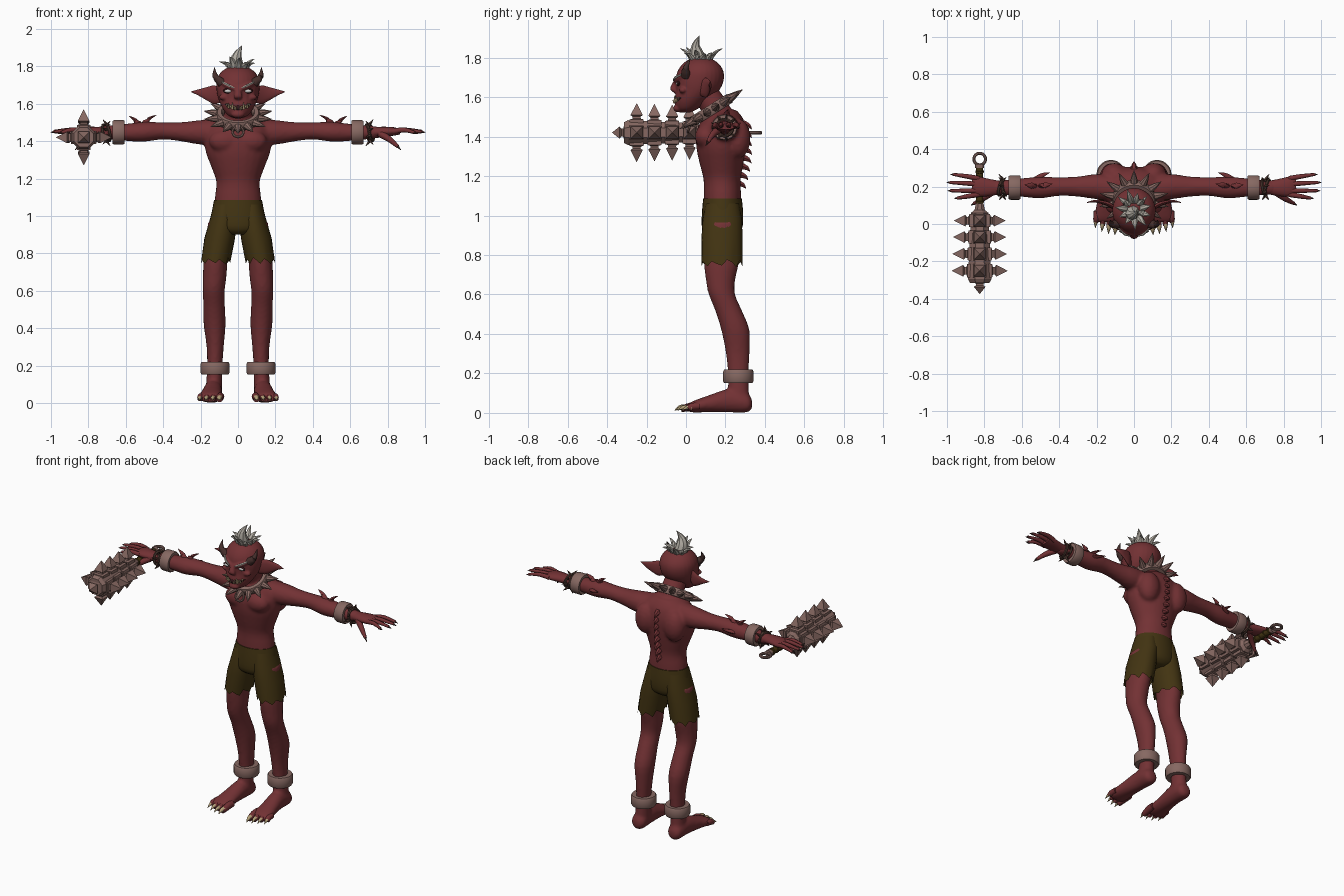
import bpy, bmesh, math, random
from mathutils import Vector, Matrix

if "Cube" in bpy.data.objects:
    bpy.data.objects.remove(bpy.data.objects["Cube"])

random.seed(4)


def mat(name, r, g, b):
    m = bpy.data.materials.new(name)
    m.diffuse_color = (r, g, b, 1)
    m.use_nodes = True
    m.node_tree.nodes["Principled BSDF"].inputs["Base Color"].default_value = m.diffuse_color
    return m


SKIN = mat("red_skin", .17, .031, .034)
CLOTH = mat("olive_cloth", .055, .034, .006)
METAL = mat("dusty_metal", .24, .14, .122)
HAIR = mat("grey_hair", .45, .42, .37)
HORN = mat("dark_horn", .06, .028, .025)
CLAW = mat("cream_claw", .48, .37, .20)
EYE = mat("pale_eye", .62, .62, .60)
MOUTH = mat("dark_mouth", .03, .008, .009)
STRAP = mat("brown_strap", .075, .04, .03)
X, Y, Z = Vector((1, 0, 0)), Vector((0, 1, 0)), Vector((0, 0, 1))


def make(name, bm, m, smooth=40, voxel=0, relax=4):
    bmesh.ops.recalc_face_normals(bm, faces=bm.faces)
    me = bpy.data.meshes.new(name)
    bm.to_mesh(me)
    bm.free()
    ob = bpy.data.objects.new(name, me)
    bpy.context.collection.objects.link(ob)
    me.materials.append(m)
    if voxel:
        r = ob.modifiers.new("blend", 'REMESH')
        r.mode, r.voxel_size, r.use_smooth_shade = 'VOXEL', voxel, True
        s = ob.modifiers.new("relax", 'SMOOTH')
        s.iterations = relax
    elif smooth:
        bpy.ops.object.select_all(action='DESELECT')
        ob.select_set(True)
        bpy.context.view_layer.objects.active = ob
        bpy.ops.object.shade_smooth_by_angle(angle=math.radians(smooth))
    return ob


def spline(pts, n):
    """Catmull-Rom through tuples of any length."""
    out = []
    for i in range(len(pts) - 1):
        p = [pts[max(i - 1, 0)], pts[i], pts[i + 1], pts[min(i + 2, len(pts) - 1)]]
        for k in range(n):
            t = k / n
            out.append(tuple(.5 * (2 * b + (c - a) * t + (2 * a - 5 * b + 4 * c - d) * t * t
                                   + (3 * b - a - 3 * c + d) * t ** 3) for a, b, c, d in zip(*p)))
    return out + [tuple(pts[-1])]


def sweep(bm, pts, axis=None, ref=None, seg=16, n=3, turn=0.0, caps=True):
    """Skin elliptical rings (x, y, z, a, b) along a path."""
    pts = spline(pts, n) if n > 1 else pts
    rings = []
    for i, p in enumerate(pts):
        c = Vector(p[:3])
        t = axis or (Vector(pts[min(i + 1, len(pts) - 1)][:3]) - Vector(pts[max(i - 1, 0)][:3])).normalized()
        u = ref or (X if abs(t.x) < .6 else Y)
        u = (u - t * u.dot(t)).normalized()
        v = t.cross(u)
        rings.append([bm.verts.new(c + u * p[3] * math.cos(w) + v * p[4] * math.sin(w))
                      for w in (turn + 2 * math.pi * k / seg for k in range(seg))])
    for r, q in zip(rings, rings[1:]):
        for k in range(seg):
            bm.faces.new((r[k], r[k - 1], q[k - 1], q[k]))
    if caps:
        bm.faces.new(rings[0])
        bm.faces.new(rings[-1])
    return rings


def ball(bm, c, s):
    bmesh.ops.create_uvsphere(bm, u_segments=16, v_segments=10, radius=1,
                              matrix=Matrix.Translation(c) @ Matrix.Diagonal((*s, 1)))


def spike(bm, base, tip, r, bend=(0, 0, 0), flat=1, seg=8, n=3):
    b, t = Vector(base), Vector(tip)
    m = (b + t) / 2 + Vector(bend)
    sweep(bm, [(*b, r, r * flat), (*m, r * .62, r * .62 * flat), (*t, .0008, .0008)], seg=seg, n=n)


def ring(bm, c, axis, R, r, h, seg=28, prof=8, power=.5):
    """Band of outer radius R + r, with a rounded-box section r by h."""
    q = Vector(axis).to_track_quat('Z', 'X')
    rows = []
    for i in range(seg):
        a = 2 * math.pi * i / seg
        row = []
        for k in range(prof):
            w = 2 * math.pi * (k + .5) / prof
            cx, sx = [math.copysign(abs(f) ** power, f) for f in (math.cos(w), math.sin(w))]
            d = R + r * cx
            row.append(bm.verts.new(Vector(c) + q @ Vector((d * math.cos(a), d * math.sin(a), h * sx))))
        rows.append(row)
    for i in range(seg):
        for k in range(prof):
            bm.faces.new((rows[i - 1][k - 1], rows[i][k - 1], rows[i][k], rows[i - 1][k]))


# Body: torso, neck, arms, legs and feet blended together
bm = bmesh.new()
sweep(bm, [(0, .185, .93, .12, .085), (0, .185, 1.08, .125, .094), (0, .183, 1.18, .116, .094),
           (0, .18, 1.26, .142, .11), (0, .178, 1.34, .172, .125), (0, .18, 1.42, .18, .128),
           (0, .185, 1.49, .155, .105), (0, .18, 1.535, .08, .075)], axis=Z, ref=X, seg=24)
sweep(bm, [(0, .18, 1.46, .09, .08), (0, .15, 1.54, .075, .07), (0, .09, 1.63, .065, .065)])
for s in (1, -1):
    ball(bm, (s * .105, .265, 1.39), (.07, .062, .10))
    ball(bm, (s * .07, .095, 1.40), (.085, .05, .06))
    sweep(bm, [(s * .1, .19, 1.45, .07, .07), (s * .2, .2, 1.447, .068, .066), (s * .3, .2, 1.45, .054, .052),
               (s * .4, .2, 1.455, .05, .046), (s * .5, .195, 1.45, .058, .053),
               (s * .6, .195, 1.447, .05, .046), (s * .76, .195, 1.447, .034, .03)], axis=X, ref=Y)
    sweep(bm, [(s * .09, .185, .97, .07, .085), (s * .118, .18, .78, .065, .09), (s * .125, .175, .67, .063, .074),
               (s * .13, .182, .6, .059, .067), (s * .128, .215, .52, .058, .068), (s * .125, .25, .42, .059, .072),
               (s * .122, .262, .3, .046, .06), (s * .125, .265, .18, .041, .052),
               (s * .13, .265, .06, .045, .057)], axis=Z, ref=X)
    sweep(bm, [(s * .132, .335, .045, .02, .02), (s * .132, .31, .05, .046, .048), (s * .134, .22, .062, .05, .06),
               (s * .142, .12, .047, .056, .044), (s * .148, .04, .032, .066, .03),
               (s * .15, .01, .026, .055, .02)], axis=Y, ref=X)
make("body", bm, SKIN, voxel=.01)

# Hands with spread fingers, toes, ears, elbow fins and back ridges
hand, nails, toes, toe_claws, ears, fins = [bmesh.new() for _ in range(6)]
for s in (1, -1):
    sweep(hand, [(s * .71, .195, 1.447, .034, .028), (s * .77, .195, 1.45, .045, .027),
                 (s * .83, .2, 1.452, .053, .023), (s * .865, .205, 1.45, .045, .014)], axis=X, ref=Y)
    for (y0, x1, y1, z1) in ((.243, .965, .265, 1.447), (.212, .985, .222, 1.452), (.178, .98, .178, 1.45), (.158, .945, .138, 1.445)):
        sweep(hand, [(s * .83, y0, 1.452, .014, .015), (s * .89, (y0 + y1) / 2, 1.46, .0125, .013),
                     (s * x1, y1, z1, .008, .008)], seg=8)
        spike(nails, (s * (x1 - .01), y1, z1), (s * (x1 + .018), y1, z1 - .006), .0085, seg=6, n=1)
    sweep(hand, [(s * .76, .17, 1.44, .02, .02), (s * .81, .135, 1.41, .016, .016),
                 (s * .855, .11, 1.37, .009, .009)], seg=8)
    spike(nails, (s * .85, .112, 1.375), (s * .872, .1, 1.352), .009, seg=6, n=1)
    for i in range(4):
        x, tip = .094 + i * .035, (-.025, -.02, -.008, .012)[i]
        r = .021 if i == 0 else .017
        sweep(toes, [(s * x, .07, .035, r, r), (s * (x + .002), .03, .032, r, r * 1.1),
                     (s * (x + .005), tip, .02, r * .8, r * .8)], seg=10)
        spike(toe_claws, (s * (x + .004), tip + .018, .026), (s * (x + .008), tip - .034, .012), r * .85, (0, 0, .008))
    sweep(ears, [(s * .085, .07, 1.645, .012, .035), (s * .125, .1, 1.648, .014, .05),
                 (s * .165, .115, 1.653, .01, .036), (s * .21, .122, 1.66, .007, .017),
                 (s * .25, .115, 1.664, .002, .002)], axis=X, ref=Y, seg=12)
    spike(fins, (s * .5, .2, 1.475), (s * .435, .215, 1.54), .026, (s * .01, 0, .01), .6)
    spike(fins, (s * .53, .2, 1.47), (s * .585, .21, 1.535), .028, (s * -.01, 0, .008), .6)
    spike(fins, (s * .53, .23, 1.45), (s * .45, .275, 1.47), .02, (0, .008, 0), .7)
for i in range(8):
    z = 1.15 + i * .043
    y = .27 + .03 * math.sin(min(i / 4, 1.2) * 1.5)
    spike(fins, (0, y - .01, z + .015), (0, y + .034, z - .014), .02, (0, .006, .004), seg=6)
for nm, b, m in (("hands", hand, SKIN), ("finger_nails", nails, HORN), ("toes", toes, SKIN),
                 ("toe_claws", toe_claws, CLAW), ("ears", ears, SKIN), ("elbow_and_back_spines", fins, SKIN)):
    make(nm, b, m, 50)

# Head: stacked face sections (z, front, back, half width)
FACE = spline([(1.522, -.03, .02, .02), (1.54, -.048, .06, .056), (1.58, -.058, .11, .085), (1.63, -.052, .165, .106),
               (1.68, -.054, .19, .115), (1.73, -.043, .19, .113), (1.77, -.015, .165, .09),
               (1.795, .025, .125, .05), (1.80, .06, .09, .012)], 3)


def on_face(x, z, out=0.0):
    """Point on the front of the face."""
    f = min(FACE, key=lambda r: abs(r[0] - z))
    k = math.sqrt(max(0, 1 - (x / f[3]) ** 2))
    return (x, (f[1] + f[2]) / 2 - (f[2] - f[1]) / 2 * k - out, z)


bm = bmesh.new()
sweep(bm, [(0, (f + b) / 2, z, w, (b - f) / 2) for z, f, b, w in FACE], axis=Z, ref=X, seg=28, n=1)
sweep(bm, [(0, -.045, 1.69, .014, .012), (0, -.062, 1.655, .019, .016), (0, -.064, 1.634, .024, .014),
           (0, -.05, 1.622, .012, .008)], axis=Z, ref=X, seg=12)
ball(bm, (0, -.04, 1.543), (.036, .025, .02))
for s in (1, -1):
    sweep(bm, [(*on_face(s * .014, 1.68), .01, .012), (*on_face(s * .05, 1.694, .003), .013, .014),
               (*on_face(s * .09, 1.715), .008, .009)], seg=8)
    ball(bm, on_face(s * .072, 1.635, -.008), (.03, .02, .017))
make("head", bm, SKIN, voxel=.006, relax=2)

# Face details
eyes, mouth, teeth, brows, horns = [bmesh.new() for _ in range(5)]
arc = [(x / 100, 1.578 + 3.6 * (x / 100) ** 2) for x in range(-7, 8)]
sweep(mouth, [(*on_face(x, z, .001), .012 * math.sqrt(1.02 - (x / .07) ** 2), .005) for x, z in arc],
      axis=X, ref=Z, seg=8, n=1)
for s in (1, -1):
    ball(eyes, on_face(s * .052, 1.668, .001), (.021, .009, .009))
    ball(mouth, on_face(s * .052, 1.669, -.002), (.028, .009, .014))
    sweep(brows, [(*on_face(s * .02, 1.684, .011), .003, .003), (*on_face(s * .05, 1.698, .014), .007, .007),
                  (*on_face(s * .085, 1.716, .01), .005, .005), (s * .115, .005, 1.735, .001, .001)], seg=6)
    for x, h, r in ((.03, .036, .008), (.012, .016, .006), (.05, .026, .007)):
        z = 1.572 + 3.6 * x * x
        spike(teeth, on_face(s * x, z - .004, .004), on_face(s * x, z + h - .004, .010), r, seg=6)
    for x in (.02, .04, .06):
        z = 1.587 + 3.6 * x * x
        spike(teeth, on_face(s * x, z, .004), on_face(s * x, z - .018, .006), .006, seg=6)
    spike(horns, (s * .085, .0, 1.71), (s * .125, .022, 1.795), .026, (s * .016, -.012, -.006), seg=10, n=4)
for nm, b, m in (("eyes", eyes, EYE), ("mouth_and_sockets", mouth, MOUTH), ("teeth", teeth, CLAW),
                 ("brows", brows, HAIR), ("horns", horns, HORN)):
    make(nm, b, m, 50)

# Hair: a tall curl ringed by leaning tufts
bm = bmesh.new()
sweep(bm, [(0, .07, 1.77, .035, .035), (-.01, .055, 1.82, .036, .034), (-.002, .05, 1.865, .022, .02),
           (.022, .068, 1.912, .001, .001)], seg=8)
for i in range(11):
    a = 2 * math.pi * i / 11 + .2
    c, d = math.cos(a), math.sin(a)
    L = random.uniform(.085, .115)
    spike(bm, (c * .03, .075 + d * .035, 1.775), (c * L, .08 + d * L, 1.825 + random.uniform(-.012, .03)),
          .024, (0, 0, .014), .7, seg=6)
make("hair", bm, HAIR, 35)

# Shorts: waist and two ragged legs
bm = bmesh.new()
sweep(bm, [(0, .185, 1.085, .128, .098), (0, .185, 1.0, .142, .105), (0, .183, .93, .135, .1),
           (0, .183, .9, .07, .07)], axis=Z, ref=X, seg=28)
for s in (1, -1):
    rings = sweep(bm, [(s * .07, .185, 1.06, .06, .085), (s * .078, .184, .98, .073, .1), (s * .098, .182, .88, .082, .104),
                       (s * .12, .182, .76, .078, .103), (s * .12, .182, .80, .06, .085)],
                  axis=Z, ref=X, seg=24, n=1, caps=False)
    for k, v in enumerate(rings[3]):
        v.co.z += (-.016, .012, -.002)[k % 3] + random.uniform(-.006, .006)
make("shorts", bm, CLOTH, 50)

# Cuffs, anklets and thorny wrist straps
cuffs, straps = bmesh.new(), bmesh.new()
for s in (1, -1):
    ring(cuffs, (s * .638, .195, 1.447), X, .052, .014, .033, power=.4)
    ring(cuffs, (s * .123, .265, .185), Z, .058, .02, .035, power=.4)
    for x, t in ((.695, .2), (.712, -.25)):
        ring(straps, (s * x, .195, 1.445), (1, t, .2), .043, .008, .008, seg=18, prof=6, power=1)
    for i in range(9):
        a = i * 2 * math.pi / 9
        c, d = math.cos(a), math.sin(a)
        spike(straps, (s * .703, .195 + c * .045, 1.445 + d * .045),
              (s * (.703 + .02 * (-1) ** i), .195 + c * .072, 1.445 + d * .072), .009, seg=5, n=1)
make("cuffs_and_anklets", cuffs, METAL, 40)
make("wrist_straps", straps, STRAP, 40)

# Tilted spiked collar with a hanging ring
bm = bmesh.new()
tilt = Vector((0, -math.sin(.56), math.cos(.56)))
fwd = X.cross(tilt)
mid = Vector((0, .128, 1.535))
ring(bm, mid, tilt, .1, .017, .027, power=.5)
for i in range(14):
    a = 2 * math.pi * (i + .5) / 14
    d = X * math.cos(a) + fwd * math.sin(a)
    spike(bm, mid + d * .108, mid + d * .188 + Z * .004, .023, seg=8, n=1)
ring(bm, (0, .018, 1.45), (0, -1, .3), .029, .007, .007, prof=8, power=1)
make("spiked_collar", bm, METAL, 35)

# Spiked club: grip, pommel ring, tapered head and square studs
CX, CZ = -.825, 1.42
bm = bmesh.new()
sweep(bm, [(CX, .31, CZ, .019, .019), (CX, .04, CZ, .019, .019)], axis=-Y, seg=12, n=1)
for i in range(5):
    ring(bm, (CX, .12 + i * .04, CZ), (0, 1, .2), .019, .005, .006, seg=12, prof=6)
make("club_grip", bm, CLOTH, 40)
bm = bmesh.new()
ring(bm, (CX, .347, CZ), Z, .031, .009, .009, prof=8, power=1)
sweep(bm, [(CX, y, CZ, r, r) for y, r in ((.32, .024), (.3, .024))], axis=-Y, seg=12, n=1)
sweep(bm, [(CX, y, CZ, r, r) for y, r in ((.11, .022), (.075, .03), (.06, .05), (-.295, .068), (-.315, .056))],
      axis=-Y, ref=X, seg=8, n=1, turn=math.pi / 8)


def stud(c, d, base, k=1):
    prof = ((base - .02, .05), (base + .006, .05), (base + .01, .03), (base + .02, .028),
            (base + .028, .044), (base + .088 * k, .001))
    sweep(bm, [(*(c + d * h), r, r) for h, r in prof], axis=d, ref=X if abs(d.x) < .5 else Y,
          seg=4, n=1, turn=math.pi / 4)


for y in (.018, -.07, -.16, -.25):
    for d in (X, -X, Z, -Z):
        stud(Vector((CX, y, CZ)), d, .05 - .042 * y)
stud(Vector((CX, -.3, CZ)), -Y, .008, .75)
make("club_head", bm, METAL, 0)
